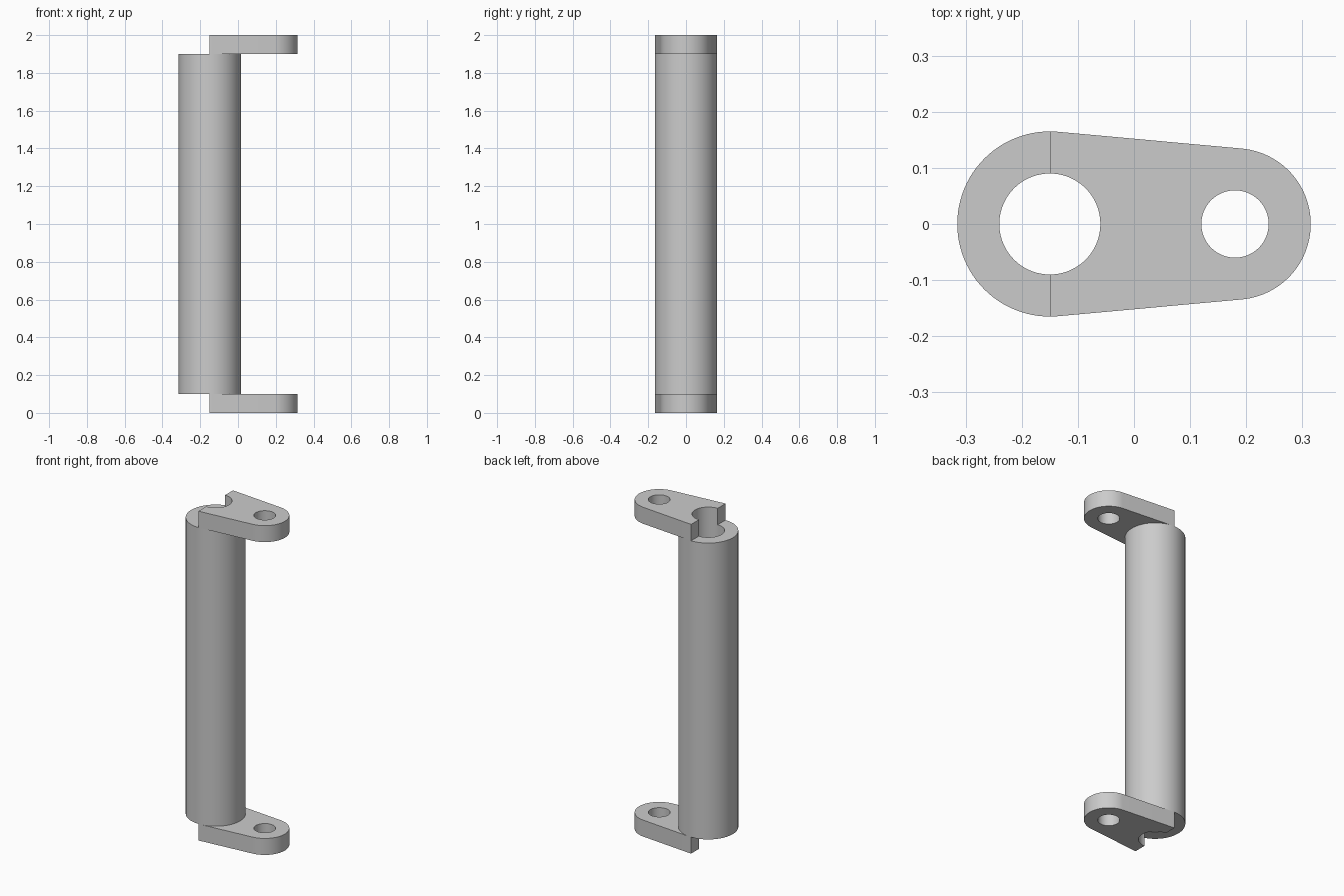
import bpy, bmesh
from math import sin, cos, pi, asin, radians

if "Cube" in bpy.data.objects:
    bpy.data.objects.remove(bpy.data.objects["Cube"])

TUBE_X, TUBE_R, BORE_R = -0.15, 0.165, 0.09    # tube axis and radii
PIN_X, LUG_R, PIN_R = 0.18, 0.135, 0.06        # lug eye axis and radii


def arc(cx, r, a0, a1, n):
    """Points on an arc centred on (cx, 0), both ends included."""
    return [(cx + r * cos(a0 + (a1 - a0) * i / n),
             r * sin(a0 + (a1 - a0) * i / n)) for i in range(n + 1)]


def circle(cx, r, n=96):
    return arc(cx, r, 0, 2 * pi, n)[:-1]


def extrude_profile(name, loops, z0, z1):
    """Fill closed loops (inner loops become holes) and extrude z0..z1."""
    curve = bpy.data.curves.new(name + "_profile", 'CURVE')
    curve.dimensions = '2D'
    curve.fill_mode = 'BOTH'
    curve.extrude = (z1 - z0) / 2
    for pts in loops:
        spline = curve.splines.new('POLY')
        spline.points.add(len(pts) - 1)
        for p, (x, y) in zip(spline.points, pts):
            p.co = (x, y, 0, 1)
        spline.use_cyclic_u = True
    temp = bpy.data.objects.new(name + "_temp", curve)
    bpy.context.collection.objects.link(temp)
    bpy.context.view_layer.update()
    mesh = bpy.data.meshes.new_from_object(
        temp.evaluated_get(bpy.context.evaluated_depsgraph_get()))
    bpy.data.objects.remove(temp)
    bpy.data.curves.remove(curve)

    # weld caps to walls and tidy the normals
    bm = bmesh.new()
    bm.from_mesh(mesh)
    bmesh.ops.remove_doubles(bm, verts=bm.verts, dist=1e-5)
    bmesh.ops.translate(bm, verts=bm.verts, vec=(0, 0, (z0 + z1) / 2))
    bmesh.ops.recalc_face_normals(bm, faces=bm.faces)
    bm.to_mesh(mesh)
    bm.free()
    mesh.name = name

    obj = bpy.data.objects.new(name, mesh)
    bpy.context.collection.objects.link(obj)
    bpy.ops.object.select_all(action='DESELECT')
    obj.select_set(True)
    bpy.context.view_layer.objects.active = obj
    bpy.ops.object.shade_smooth_by_angle(angle=radians(30))
    return obj


# Hollow tube
extrude_profile("tube", [circle(TUBE_X, TUBE_R), circle(TUBE_X, BORE_R)], 0.1, 1.9)

# Tapered lug: half bore notch, tangent flanks, rounded eye end
tangent = pi / 2 - asin((TUBE_R - LUG_R) / (PIN_X - TUBE_X))
outline = (arc(TUBE_X, BORE_R, -pi / 2, pi / 2, 48)
           + arc(TUBE_X, TUBE_R, pi / 2, tangent, 3)
           + arc(PIN_X, LUG_R, tangent, -tangent, 48)
           + arc(TUBE_X, TUBE_R, -tangent, -pi / 2, 3))
for name, z in (("lower_lug", 0.0), ("upper_lug", 1.9)):
    extrude_profile(name, [outline, circle(PIN_X, PIN_R, 64)], z, z + 0.1)
